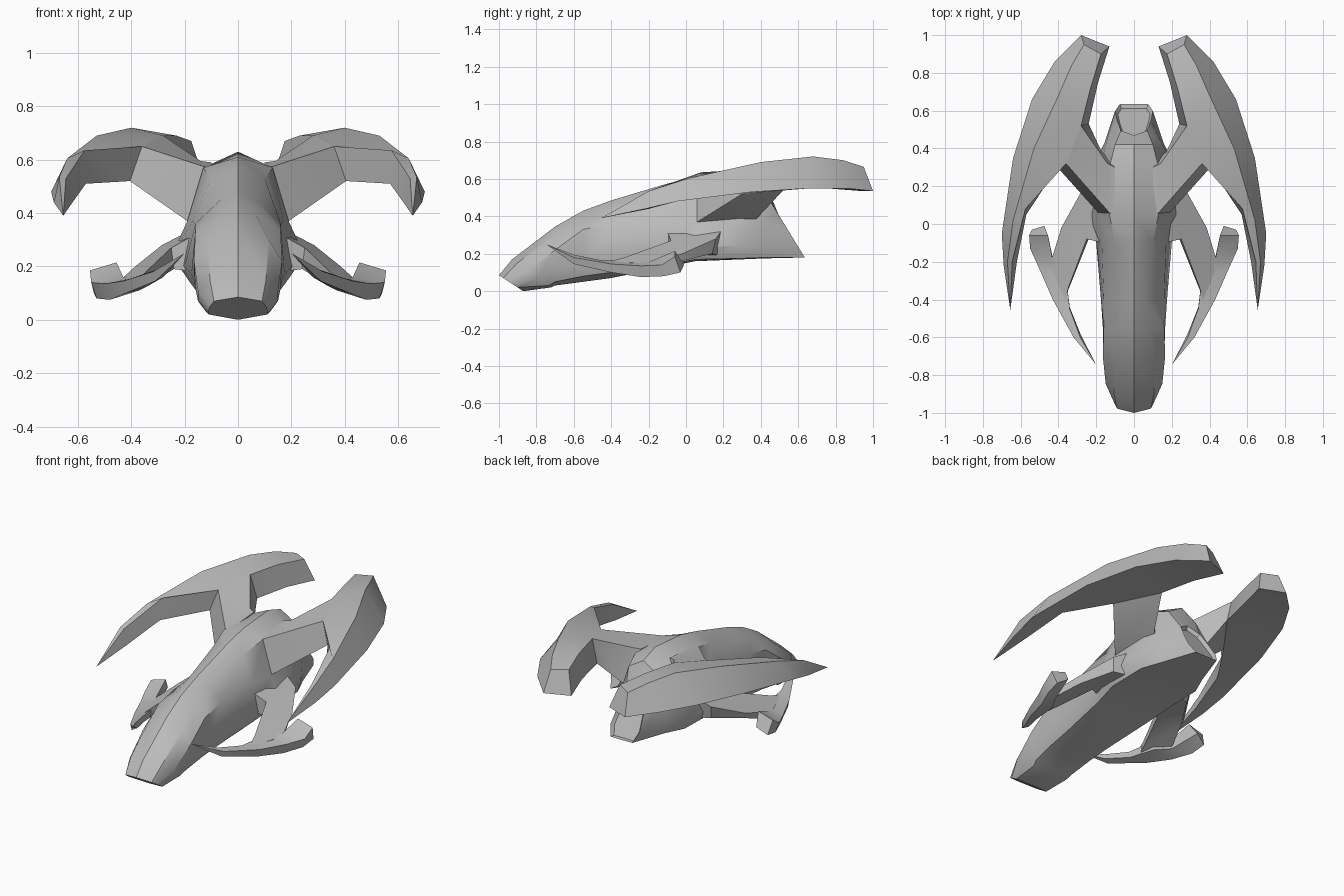
import bpy
import bmesh
from mathutils import Vector

default_cube = bpy.data.objects.get("Cube")
if default_cube:
    bpy.data.objects.remove(default_cube, do_unlink=True)

# Single hull colour
grey = bpy.data.materials.new("hull_grey")
grey.use_nodes = True
colour = (.5, .5, .5, 1)
grey.diffuse_color = colour
grey.node_tree.nodes["Principled BSDF"].inputs["Base Color"].default_value = colour


def loft(name, sections, mirrored=False, recess=False):
    """Skin a row of closed sections, cap both ends and shade by angle."""
    bm = bmesh.new()
    rings = [[bm.verts.new(Vector(point)) for point in section] for section in sections]
    for ring, following in zip(rings, rings[1:]):
        for i in range(len(ring)):
            j = (i + 1) % len(ring)
            bm.faces.new((ring[i], ring[j], following[j], following[i]))
    bm.faces.new(rings[0])
    tail = bm.faces.new(rings[-1])
    bmesh.ops.recalc_face_normals(bm, faces=bm.faces)
    if recess:
        bmesh.ops.inset_region(bm, faces=[tail], thickness=.015, depth=-.02)
    # Collapse pointed ends
    bmesh.ops.remove_doubles(bm, verts=bm.verts, dist=.0005)
    bmesh.ops.recalc_face_normals(bm, faces=bm.faces)

    mesh = bpy.data.meshes.new(name)
    bm.to_mesh(mesh)
    bm.free()
    mesh.materials.append(grey)
    obj = bpy.data.objects.new(name, mesh)
    bpy.context.collection.objects.link(obj)

    bpy.ops.object.select_all(action='DESELECT')
    obj.select_set(True)
    bpy.context.view_layer.objects.active = obj
    bpy.ops.object.shade_smooth_by_angle(angle=.6)
    if mirrored:
        mirror = obj.modifiers.new("mirror", 'MIRROR')
        mirror.use_mirror_merge = False
    return obj


def hull_section(y_bottom, y_top, keel, belly, flare, side, shoulder, crown):
    """Symmetric section in a plane that leans from keel to crown."""
    half = [belly, flare, side, shoulder]

    def place(x, z):
        return (x, y_bottom + (y_top - y_bottom) * (z - keel) / (crown - keel), z)

    left = [place(x, z) for x, z in half]
    right = [place(-x, z) for x, z in reversed(half)]
    return [place(0, keel)] + left + [place(0, crown)] + right


# Main hull, from the chin to the tail
loft("hull", [
    hull_section(-.87, -1, 0, (.11, .02), (.112, .03), (.105, .05), (.09, .07), .085),
    hull_section(-.72, -.93, .02, (.12, .03), (.15, .07), (.15, .11), (.105, .15), .17),
    hull_section(-.7, -.7, .03, (.13, .05), (.16, .12), (.165, .22), (.115, .3), .345),
    hull_section(-.55, -.55, .05, (.14, .08), (.165, .15), (.16, .33), (.065, .4), .43),
    hull_section(-.4, -.4, .07, (.15, .1), (.175, .17), (.16, .36), (.065, .45), .485),
    hull_section(-.1, -.1, .13, (.18, .14), (.2, .2), (.17, .37), (.1, .53), .575),
    hull_section(.05, .05, .16, (.2, .17), (.25, .24), (.19, .37), (.13, .57), .61),
    hull_section(.3, .3, .17, (.2, .175), (.22, .24), (.18, .38), (.13, .57), .63),
    hull_section(.42, .42, .175, (.15, .18), (.16, .24), (.15, .38), (.1, .53), .59),
    hull_section(.635, .47, .18, (.075, .181), (.1, .24), (.09, .32), (.07, .41), .45),
], recess=True)

# Upper wing blades: outer edge, ridge, inner top, inner bottom
wing_tip = (.655, -.455, .39)
wing_root_front = [(.36, .32, .65), (.405, .3, .52)]
wing_root_rear = [(.28, .52, .69), (.24, .53, .55)]
loft("upper_wing_blade", [
    [wing_tip] * 4,
    [(.69, -.22, .44), (.67, -.2, .535), (.645, -.2, .53), (.62, -.2, .44)],
    [(.7, -.05, .48), (.64, .02, .605), (.575, .08, .635), (.57, .05, .51)],
    [(.64, .35, .53), (.53, .4, .69)] + wing_root_front,
    [(.54, .66, .55), (.4, .68, .72)] + wing_root_rear,
    [(.42, .86, .55), (.33, .84, .7), (.23, .72, .69), (.19, .75, .55)],
    [(.28, 1, .535), (.265, .95, .665), (.175, .9, .67), (.13, .94, .535)],
], mirrored=True)

# Upper wing arms from the shoulders to the blades
loft("upper_wing_arm", [
    [(.1, .04, .57), (.17, .04, .36), (.15, .37, .38), (.1, .3, .59)],
    [(.13, .06, .575), (.19, .06, .37), (.17, .38, .39), (.14, .32, .595)],
    wing_root_front + wing_root_rear[::-1],
], mirrored=True)

# Lower fins: outer top, outer bottom, inner bottom, inner top
fin_tip = (.2, -.745, .25)
loft("lower_fin", [
    [fin_tip] * 4,
    [(.32, -.6, .18), (.31, -.6, .145), (.28, -.59, .16), (.285, -.6, .195)],
    [(.43, -.4, .145), (.42, -.4, .1), (.34, -.44, .125), (.34, -.45, .165)],
    [(.5, -.24, .135), (.48, -.24, .075), (.37, -.27, .11), (.36, -.28, .16)],
    [(.55, -.13, .14), (.53, -.12, .08), (.43, -.18, .1), (.43, -.19, .16)],
    [(.555, -.06, .185), (.54, -.03, .1), (.475, -.01, .14), (.455, -.06, .215)],
], mirrored=True)

# Lower fin struts: front top, front bottom, rear bottom, rear top
loft("lower_fin_strut", [
    [(.16, -.1, .32), (.16, -.1, .18), (.17, .18, .19), (.17, .2, .34)],
    [(.25, -.08, .27), (.24, -.08, .19), (.27, .14, .2), (.285, .16, .28)],
    [(.345, -.33, .18), (.34, -.33, .13), (.37, -.03, .16), (.385, -.02, .2)],
    [(.37, -.42, .155), (.37, -.4, .12), (.44, -.2, .11), (.44, -.2, .15)],
], mirrored=True)
